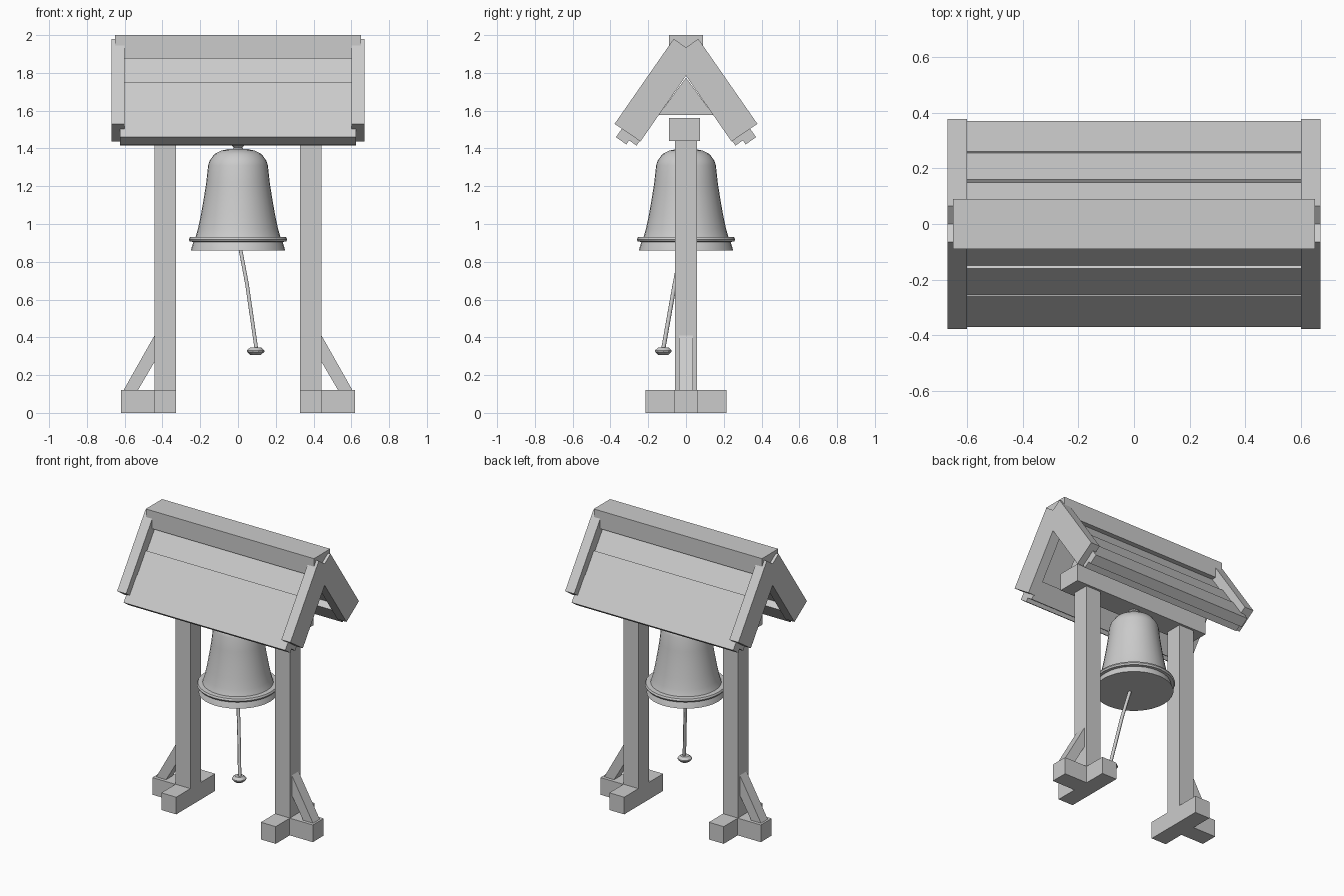
import bpy, bmesh, math
from mathutils import Vector

if "Cube" in bpy.data.objects:
    bpy.data.objects.remove(bpy.data.objects["Cube"])

grey = bpy.data.materials.new("plain grey")
grey.diffuse_color = (0.6, 0.6, 0.6, 1)
grey.use_nodes = True
grey.node_tree.nodes["Principled BSDF"].inputs["Base Color"].default_value = grey.diffuse_color


def finish(name, bm, smooth=False):
    bmesh.ops.recalc_face_normals(bm, faces=bm.faces)
    me = bpy.data.meshes.new(name)
    bm.to_mesh(me)
    bm.free()
    ob = bpy.data.objects.new(name, me)
    bpy.context.collection.objects.link(ob)
    me.materials.append(grey)
    if smooth:
        bpy.context.view_layer.objects.active = ob
        ob.select_set(True)
        bpy.ops.object.shade_smooth_by_angle(angle=math.radians(30))
        ob.select_set(False)
    return ob


def prism(name, pts, lo, hi, axis):
    """Extrude an outline: axis 'x' takes (y, z) points, axis 'y' takes (x, z)."""
    bm = bmesh.new()
    put = (lambda a, b, t: (t, a, b)) if axis == 'x' else (lambda a, b, t: (a, t, b))
    face = bm.faces.new([bm.verts.new(put(a, b, lo)) for a, b in pts])
    ext = bmesh.ops.extrude_face_region(bm, geom=[face])
    step = Vector(put(0, 0, hi - lo))
    for v in ext["geom"]:
        if isinstance(v, bmesh.types.BMVert):
            v.co += step
    return finish(name, bm)


def box(name, x0, x1, y0, y1, z0, z1):
    return prism(name, [(y0, z0), (y1, z0), (y1, z1), (y0, z1)], x0, x1, 'x')


def lathe(name, profile, centre, n):
    """Spin (radius, z) rings around a vertical axis and cap both ends."""
    bm = bmesh.new()
    rings = [[bm.verts.new((centre[0] + r * math.cos(2 * math.pi * i / n),
                            centre[1] + r * math.sin(2 * math.pi * i / n), z))
              for i in range(n)] for r, z in profile]
    for a, b in zip(rings, rings[1:]):
        for i in range(n):
            j = (i + 1) % n
            bm.faces.new((a[i], a[j], b[j], b[i]))
    bm.faces.new(rings[0])
    bm.faces.new(rings[-1])
    return finish(name, bm, True)


# posts, T-shaped feet and braces
for s, side in ((-1, "left"), (1, "right")):
    def xr(a, b):
        return (a, b) if s > 0 else (-b, -a)
    box(side + "_post", *xr(0.327, 0.442), -0.058, 0.058, 0.12, 1.44)
    foot = [(0.327, -0.215), (0.442, -0.215), (0.442, -0.06), (0.62, -0.06),
            (0.62, 0.06), (0.442, 0.06), (0.442, 0.215), (0.327, 0.215)]
    bm = bmesh.new()
    f = bm.faces.new([bm.verts.new((s * x, y, 0)) for x, y in foot])
    for g in bmesh.ops.extrude_face_region(bm, geom=[f])["geom"]:
        if isinstance(g, bmesh.types.BMVert):
            g.co.z = 0.12
    finish(side + "_foot", bm)
    prism(side + "_brace", [(s * x, z) for x, z in
          ((0.442, 0.41), (0.442, 0.27), (0.53, 0.12), (0.606, 0.12))], -0.037, 0.037, 'y')

    # gable boards and the triangular infill behind them
    half = [(0.065, 1.98), (0.378, 1.53), (0.241, 1.437)]
    chevron = [(0, 1.935)] + half + [(0, 1.785)] + [(-y, z) for y, z in reversed(half)]
    prism(side + "_gable_board", chevron, *xr(0.60, 0.67), 'x')
    prism(side + "_gable_infill", [(-0.145, 1.577), (0.145, 1.577), (0, 1.775)],
          *xr(0.33, 0.44), 'x')

# cross beam and ridge
box("cross_beam", -0.53, 0.53, -0.09, 0.074, 1.44, 1.561)
box("ridge_beam", -0.65, 0.65, -0.09, 0.09, 1.875, 2.0)

# roof planks: distance down the slope and depth below the gable edge
ang = math.radians(55)
planks = [("lower", 0.522, 0.715, 0.048, 0.115), ("middle", 0.357, 0.522, 0.054, 0.115),
          ("upper", 0.14, 0.357, 0.068, 0.115), ("eave_lining", 0.56, 0.689, 0.115, 0.163)]
for m, side in ((-1, "front"), (1, "back")):
    for name, s0, s1, h0, h1 in planks:
        pts = [(m * (s * math.cos(ang) - h * math.sin(ang)),
                2.073 - s * math.sin(ang) - h * math.cos(ang))
               for s, h in ((s0, h0), (s1, h0), (s1, h1), (s0, h1))]
        prism(f"{side}_{name}_plank", pts, -0.625, 0.625, 'x')

# bell with flared lip and rim ring
lathe("bell", [(0.25, 0.86), (0.235, 0.91), (0.225, 0.93), (0.212, 0.975), (0.198, 1.04),
               (0.182, 1.13), (0.168, 1.22), (0.158, 1.31), (0.15, 1.335), (0.125, 1.37),
               (0.09, 1.388), (0.045, 1.398)], (0, 0), 32)
lathe("bell_rim", [(0.23, 0.905), (0.255, 0.907), (0.261, 0.918), (0.255, 0.93),
                   (0.22, 0.932)], (0, 0), 32)
lathe("bell_hanger", [(0.035, 1.39), (0.022, 1.405), (0.045, 1.425), (0.03, 1.45)], (0, 0), 8)

# swinging clapper rod and its knob
cu = bpy.data.curves.new("clapper_rod", 'CURVE')
cu.dimensions = '3D'
cu.bevel_depth = 0.011
cu.bevel_resolution = 1
cu.use_fill_caps = True
sp = cu.splines.new('POLY')
path = [(0.0, 0.0, 0.95), (0.014, -0.025, 0.86), (0.048, -0.06, 0.68), (0.097, -0.12, 0.34)]
sp.points.add(len(path) - 1)
for p, co in zip(sp.points, path):
    p.co = (*co, 1)
cu.materials.append(grey)
bpy.context.collection.objects.link(bpy.data.objects.new("clapper_rod", cu))
lathe("clapper_knob", [(0.028, 0.307), (0.046, 0.323), (0.046, 0.331), (0.028, 0.347)],
      (0.093, -0.12), 10)
